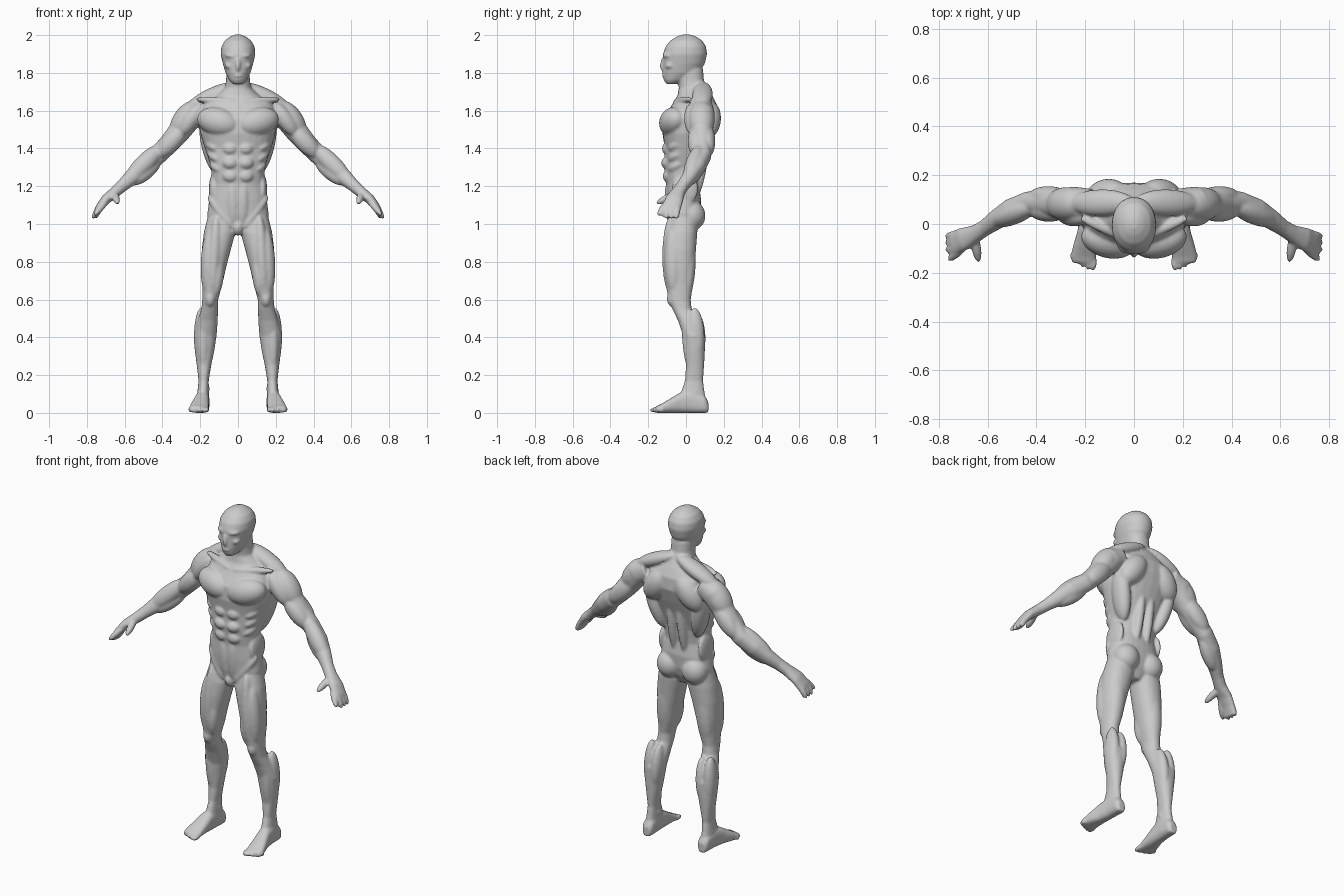
import bpy, bmesh, math
from mathutils import Vector, Matrix

bm = bmesh.new()
BOTH, MID = (1, -1), (1,)
X, Y, Z = Vector((1, 0, 0)), Vector((0, 1, 0)), Vector((0, 0, 1))


def frame(t, ref):
    b = ref - t * ref.dot(t)
    b.normalize()
    return b.cross(t).normalized(), b


def loft(rings, axis=None, ref=Y, power=2.2, sides=BOTH, n=28):
    """Skin of oval rings: (centre, half width, half depth)."""
    for s in sides:
        loops = []
        for i, (c, a, b) in enumerate(rings):
            t = axis or (Vector(rings[min(i + 1, len(rings) - 1)][0]) - Vector(rings[max(i - 1, 0)][0])).normalized()
            u, v = frame(t, ref)
            loop = []
            for k in range(n):
                ca, sa = math.cos(2 * math.pi * k / n), math.sin(2 * math.pi * k / n)
                p = Vector(c) + u * a * math.copysign(abs(ca) ** (2 / power), ca) \
                    + v * b * math.copysign(abs(sa) ** (2 / power), sa)
                loop.append(bm.verts.new((p.x * s, p.y, p.z)))
            loops.append(loop)
        for l, m in zip(loops, loops[1:]):
            for k in range(n):
                bm.faces.new((l[k], l[(k + 1) % n], m[(k + 1) % n], m[k]))
        bm.faces.new(loops[0])
        bm.faces.new(loops[-1])


def upright(rows, **kw):
    """Horizontal rings: (z, centre x, half width, front y, back y)."""
    loft([((x, (f + b) / 2, z), w, (b - f) / 2) for z, x, w, f, b in rows], axis=Z, **kw)


def muscle(p, q, a, b, sides=BOTH):
    """Ellipsoid from p to q, a wide and b deep."""
    p, q = Vector(p), Vector(q)
    t = (q - p).normalized()
    u, v = frame(t, Y if abs(t.y) < 0.9 else Z)
    rot = Matrix((u, v, t)).transposed().to_4x4()
    size = Matrix.Diagonal((a, b, (q - p).length * 0.57, 1))
    for s in sides:
        m = Matrix.Diagonal((s, 1, 1, 1)) @ Matrix.Translation((p + q) / 2) @ rot @ size
        bmesh.ops.create_uvsphere(bm, u_segments=20, v_segments=14, radius=1, matrix=m)


# torso and neck
upright([(.945, 0, .04, -.07, .03), (1.0, 0, .13, -.09, .06), (1.05, 0, .163, -.10, .075),
         (1.13, 0, .153, -.105, .08), (1.21, 0, .137, -.105, .068), (1.30, 0, .142, -.115, .08),
         (1.40, 0, .175, -.112, .115), (1.48, 0, .2, -.125, .145), (1.56, 0, .21, -.12, .17),
         (1.63, 0, .19, -.075, .165), (1.68, 0, .115, -.045, .14), (1.72, 0, .07, -.038, .115),
         (1.76, 0, .063, -.042, .095), (1.82, 0, .062, -.045, .09)], sides=MID, power=2.3)

# head
upright([(1.742, 0, .028, -.105, -.05), (1.762, 0, .047, -.118, .0), (1.80, 0, .066, -.124, .07),
         (1.85, 0, .081, -.122, .1), (1.90, 0, .092, -.122, .112), (1.94, 0, .088, -.108, .106),
         (1.972, 0, .069, -.082, .085), (1.993, 0, .04, -.048, .053), (2.003, 0, .015, -.018, .022)],
        sides=MID, power=2.1)
muscle((0, -.118, 1.88), (0, -.128, 1.815), .013, .014, MID)      # nose
muscle((.012, -.116, 1.888), (.065, -.092, 1.892), .011, .016)    # brow
muscle((.035, -.105, 1.835), (.065, -.075, 1.84), .016, .018)     # cheek
muscle((-.02, -.118, 1.785), (.02, -.118, 1.785), .008, .01, MID)  # mouth

# neck and shoulder muscles
muscle((.055, .045, 1.80), (.012, -.035, 1.66), .016, .018)
muscle((.02, .09, 1.735), (.25, .085, 1.63), .04, .055)
muscle((.02, -.06, 1.645), (.21, .02, 1.66), .02, .022)
muscle((.22, .082, 1.635), (.335, .082, 1.47), .066, .07)
muscle((.2, .03, 1.625), (.30, .04, 1.48), .045, .045)

# chest, back and waist muscles
muscle((.008, -.09, 1.515), (.2, -.045, 1.565), .077, .073)
muscle((.18, .09, 1.54), (.115, .045, 1.28), .045, .06)
muscle((.055, .13, 1.63), (.165, .11, 1.47), .07, .065)
muscle((.03, .105, 1.47), (.035, .052, 1.15), .028, .033)
for z, y in ((1.395, -.104), (1.32, -.108), (1.25, -.1)):
    muscle((.008, y, z), (.078, y + .012, z + .006), .033, .029)
muscle((.03, -.093, 1.215), (.022, -.08, 1.0), .034, .026)
muscle((.13, .0, 1.26), (.135, -.01, 1.11), .022, .07)
for i in range(3):
    muscle((.165 - .012 * i, -.03, 1.43 - .055 * i), (.115 - .008 * i, -.085, 1.395 - .055 * i), .022, .024)
muscle((.15, -.045, 1.14), (.04, -.082, .99), .026, .028)
muscle((0, -.085, 1.01), (0, -.055, .945), .03, .034, MID)

# legs
upright([(1.04, .085, .075, -.085, .06), (.955, .097, .084, -.105, .06), (.865, .115, .077, -.113, .053),
         (.76, .129, .064, -.115, .045), (.68, .136, .053, -.108, .038), (.60, .147, .042, -.092, .025),
         (.55, .15, .044, -.072, .03), (.49, .16, .053, -.043, .062), (.41, .174, .061, -.016, .1),
         (.33, .177, .052, -.006, .1), (.25, .18, .038, 0, .096), (.17, .182, .027, -.006, .09),
         (.10, .185, .031, -.03, .1), (.03, .185, .035, -.02, .112)])
muscle((.08, .025, 1.115), (.087, .035, .975), .076, .073)      # buttock
muscle((.145, -.07, .96), (.163, -.065, .65), .043, .048)       # outer thigh
muscle((.10, -.075, .83), (.117, -.07, .63), .034, .042)        # inner thigh
muscle((.115, -.08, 1.02), (.135, -.085, .66), .036, .043)      # front thigh
muscle((.115, .015, .95), (.145, .0, .62), .05, .044)           # back thigh
muscle((.148, -.075, .64), (.148, -.068, .565), .028, .03)      # kneecap
muscle((.143, .045, .53), (.157, .062, .30), .034, .05)         # inner calf
muscle((.195, .045, .54), (.2, .055, .29), .036, .048)          # outer calf
muscle((.185, -.005, .52), (.185, .015, .25), .03, .025)        # shin
muscle((.152, .04, .13), (.213, .05, .11), .018, .018)          # ankle bones

# feet
loft([((x, y, h / 2), w, h / 2) for y, x, w, h in (
    (.118, .185, .022, .06), (.1, .185, .034, .09), (.03, .187, .036, .12), (-.03, .192, .04, .108),
    (-.09, .202, .048, .072), (-.135, .208, .053, .045), (-.16, .206, .047, .034))],
     axis=-Y, ref=Z, power=2.6)
for i in range(5):
    x, tip = .168 + .021 * i, -.188 + .003 * i * i
    muscle((x, -.12, .02), (x, tip, .014), .016 if i == 0 else .012, .015)

# arms and palms
loft([((.18, .08, 1.61), .06, .065), ((.25, .085, 1.575), .07, .068), ((.31, .083, 1.49), .06, .058),
      ((.37, .085, 1.42), .053, .05), ((.43, .088, 1.36), .05, .046), ((.50, .06, 1.305), .05, .045),
      ((.56, .02, 1.25), .043, .04), ((.61, -.015, 1.205), .033, .033), ((.65, -.04, 1.17), .03, .036),
      ((.70, -.062, 1.13), .026, .048), ((.735, -.078, 1.085), .021, .052), ((.757, -.082, 1.035), .012, .044)])
muscle((.29, .05, 1.50), (.42, .06, 1.365), .05, .046)          # front upper arm
muscle((.28, .11, 1.515), (.415, .115, 1.37), .052, .043)       # back upper arm
muscle((.41, .075, 1.405), (.58, .01, 1.235), .05, .045)        # upper forearm
muscle((.42, .085, 1.34), (.56, .015, 1.22), .045, .04)         # lower forearm
muscle((.655, -.045, 1.165), (.638, -.15, 1.112), .02, .02)     # thumb
muscle((.69, -.085, 1.13), (.757, -.145, 1.05), .018, .02)      # first finger
for i in range(3):
    muscle((.725, -.045 - .028 * i, 1.11), (.768, -.05 - .028 * i, 1.032), .016, .017)

# fuse everything into one smooth skin
bmesh.ops.recalc_face_normals(bm, faces=bm.faces[:])
mesh = bpy.data.meshes.new("muscular_body")
bm.to_mesh(mesh)
bm.free()
body = bpy.data.objects.new("muscular_body", mesh)
bpy.context.collection.objects.link(body)
remesh = body.modifiers.new("fuse", 'REMESH')
remesh.mode = 'VOXEL'
remesh.voxel_size = .0065
remesh.use_smooth_shade = True
smooth = body.modifiers.new("soften", 'SMOOTH')
smooth.factor = .5
smooth.iterations = 7
